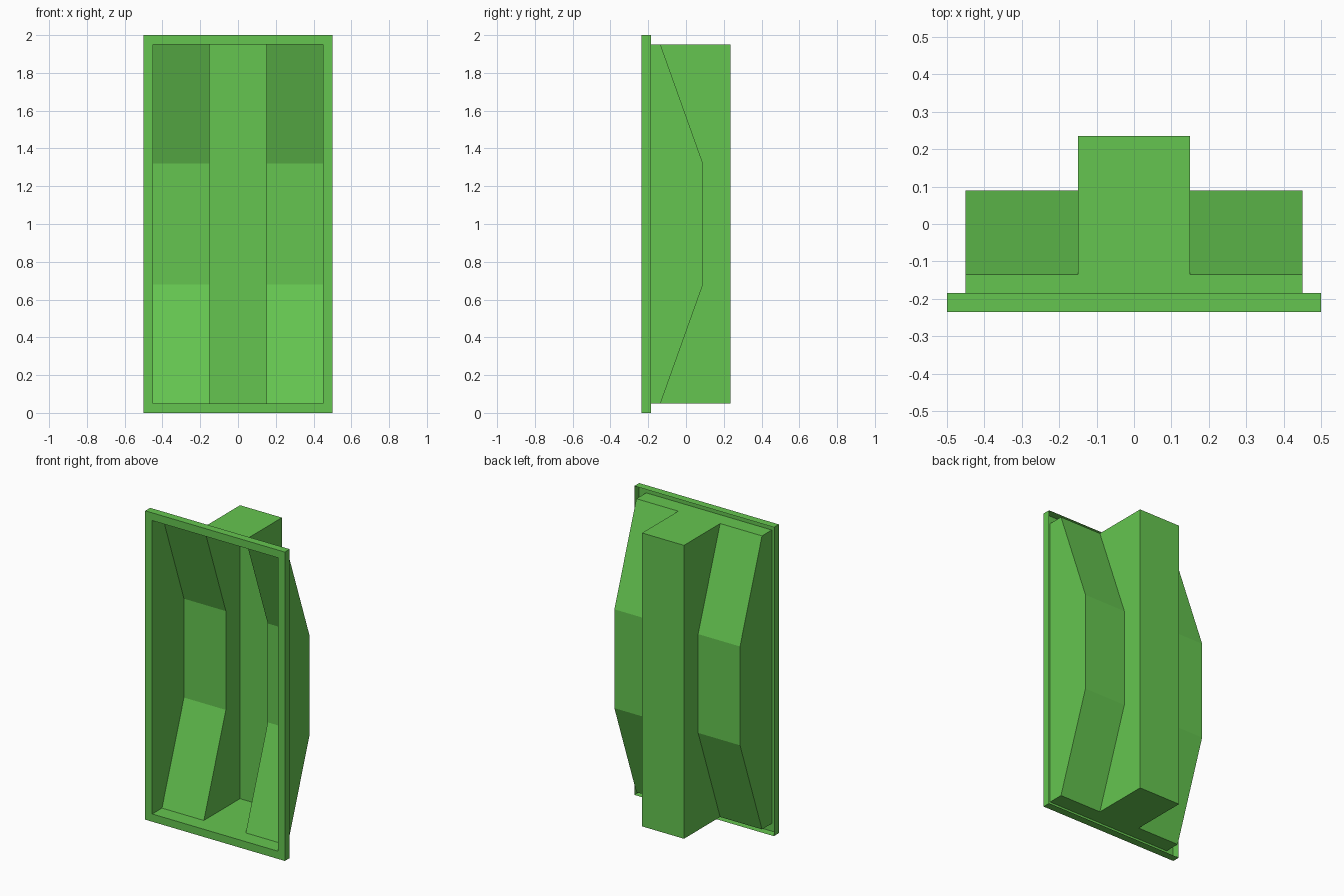
import bpy, bmesh

if "Cube" in bpy.data.objects:
    bpy.data.objects.remove(bpy.data.objects["Cube"])

W, RIM, COL, H = 0.5, 0.45, 0.15, 2.0      # half widths and height
Z0, Z1 = 0.05, 1.95                        # opening bottom and top
FRONT, FLANGE, BACK = -0.235, -0.185, 0.235

green = bpy.data.materials.new("green")
green.diffuse_color = (0.13, 0.56, 0.08, 1)
green.use_nodes = True
green.node_tree.nodes["Principled BSDF"].inputs["Base Color"].default_value = green.diffuse_color


def make_object(name, faces):
    """Build one thin sheet object from a list of face corner loops."""
    bm = bmesh.new()
    for corners in faces:
        bm.faces.new([bm.verts.new(c) for c in corners])
    bmesh.ops.remove_doubles(bm, verts=bm.verts[:], dist=0.0001)
    bmesh.ops.recalc_face_normals(bm, faces=bm.faces[:])
    mesh = bpy.data.meshes.new(name)
    bm.to_mesh(mesh)
    bm.free()
    mesh.materials.append(green)
    obj = bpy.data.objects.new(name, mesh)
    bpy.context.collection.objects.link(obj)
    return obj


def strips(loop_a, loop_b, closed=False):
    """Quads joining two matching rows of points."""
    n = len(loop_a)
    return [[loop_a[i], loop_a[(i + 1) % n], loop_b[(i + 1) % n], loop_b[i]]
            for i in range(n if closed else n - 1)]


def rect(x, z0, z1, y):
    return [(-x, y, z0), (x, y, z0), (x, y, z1), (-x, y, z1)]


# Flat front rim with a flange folded back, open behind
outer = rect(W, 0, H, FRONT)
frame = strips(rect(RIM, Z0, Z1, FRONT), outer, True)
frame += strips(outer, rect(W, 0, H, FLANGE), True)
make_object("front_frame", frame)

# Side pockets: (y, z) profile with a sloped bottom and top
profile = [(FRONT, Z0), (-0.135, Z0), (0.09, 0.68),
           (0.09, 1.32), (-0.135, Z1), (FRONT, Z1)]
pan = []
for s in (-1, 1):
    side = [(s * RIM, y, z) for y, z in profile]
    inner = [(s * COL, y, z) for y, z in profile]
    pan.append(side)
    pan += strips(side, inner)
    # Step between pocket and central column
    pan.append([(s * COL, BACK, Z0)] + inner[1:5] + [(s * COL, BACK, Z1)])

# Central column: floor, ceiling and back
for z in (Z0, Z1):
    pan.append([(-COL, FRONT, z), (COL, FRONT, z), (COL, -0.135, z),
                (COL, BACK, z), (-COL, BACK, z), (-COL, -0.135, z)])
pan.append(rect(COL, Z0, Z1, BACK))
make_object("recessed_pan", pan)
